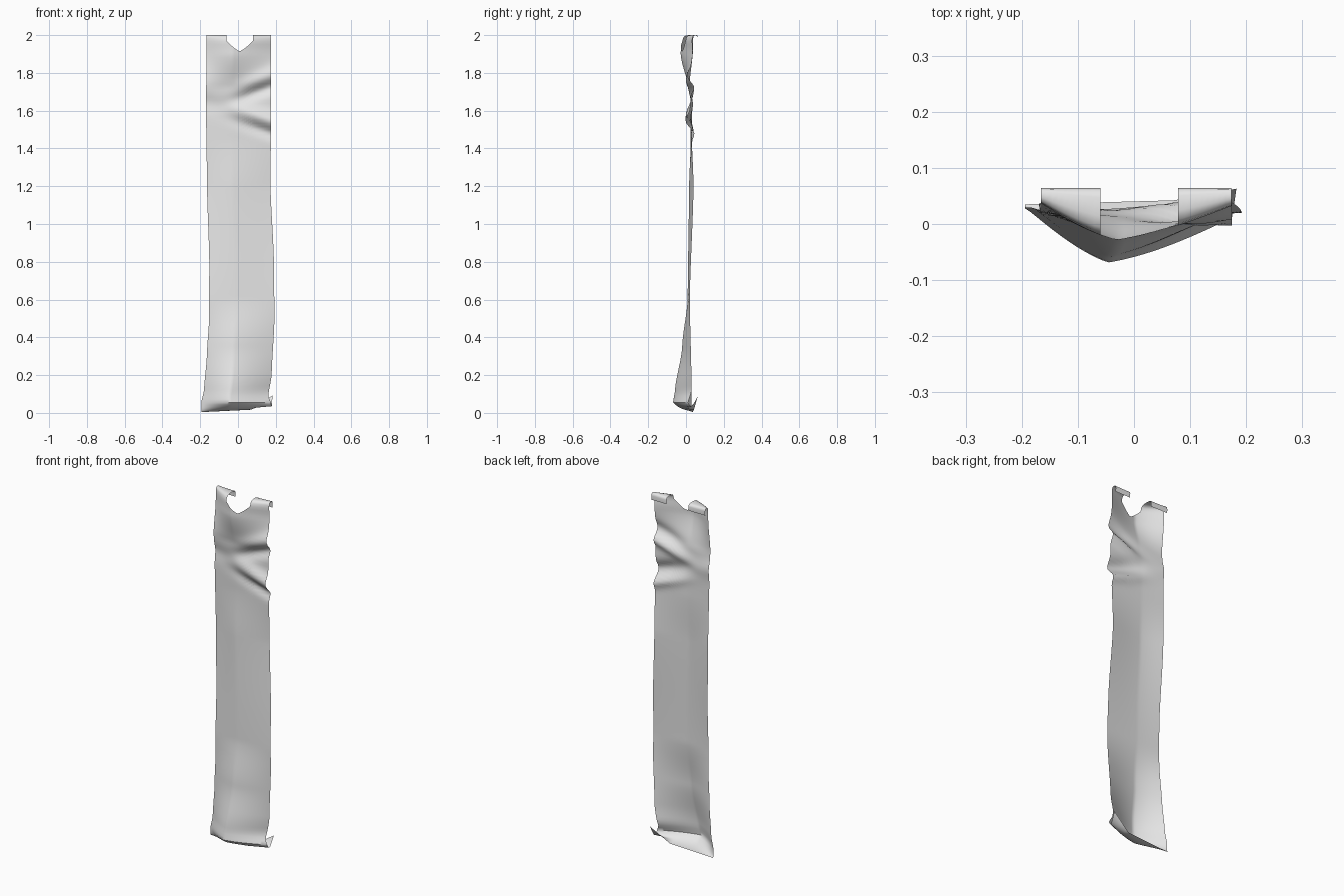
import bpy, bmesh, math

cube = bpy.data.objects.get("Cube")
if cube:
    bpy.data.objects.remove(cube)

COLS, ROWS, HEM = 32, 110, 8
TAB_L, TAB_R = 10, 23          # columns where the neck notch starts and ends
HEM_Z = 0.055


def curve(points, t):
    """Smoothly eased interpolation through (t, value) pairs."""
    for (a, va), (b, vb) in zip(points, points[1:]):
        if t <= b:
            k = max(0.0, (t - a) / (b - a))
            return va + (vb - va) * (k * k * (3 - 2 * k) * 0.5 + k * 0.5)
    return points[-1][1]


# Outline and bow of the hanging cloth, by height
left_x = [(0.05, -0.195), (0.12, -0.18), (0.3, -0.165), (0.5, -0.153), (0.8, -0.152),
          (1.2, -0.164), (1.6, -0.169), (2, -0.166)]
right_x = [(0.05, 0.176), (0.09, 0.16), (0.2, 0.178), (0.5, 0.193), (0.8, 0.19),
           (1.2, 0.172), (1.6, 0.175), (2, 0.174)]
left_y = [(0.05, 0.03), (0.6, 0.015), (1.2, 0.035), (1.6, 0.03), (1.75, 0.02), (1.92, 0.037), (2, 0.037)]
right_y = [(0.05, 0.01), (0.12, 0.03), (0.6, 0.02), (1.2, 0.04), (1.6, 0.025), (1.75, 0.02), (1.92, 0.036), (2, 0.03)]
bow = [(0.05, 0.088), (0.12, 0.085), (0.35, 0.042), (0.6, 0.008), (1.2, 0.02), (1.45, 0.006),
       (1.72, 0.004), (1.9, 0.062), (2, 0.062)]


def bump(x, z, x0, z0, slope, width, reach):
    """Soft diagonal fold that is strongest towards the +x edge."""
    d = (z - z0 - slope * (x - x0)) / width
    fade = 1 / (1 + math.exp(-(x - x0) / reach))
    return math.exp(-d * d) * fade


def sheet(u, z):
    """Point of the cloth at width fraction u and height z."""
    x = curve(left_x, z) * (1 - u) + curve(right_x, z) * u
    ridge = u / 0.4 if u < 0.4 else (1 - u) / 0.6
    ridge = 1.08 * math.sin(ridge * math.pi / 2) * 0.45 + ridge * 0.55
    y = curve(left_y, z) * (1 - u) + curve(right_y, z) * u - curve(bow, z) * ridge
    # Upper wrinkles: each is a bulge over a recess
    y -= 0.016 * bump(x, z, 0.02, 1.73, 0.4, 0.035, 0.04)
    y += 0.024 * bump(x, z, 0.02, 1.67, 0.35, 0.03, 0.04)
    y -= 0.030 * bump(x, z, 0.0, 1.605, -0.33, 0.04, 0.05)
    y += 0.018 * bump(x, z, 0.02, 1.53, -0.33, 0.028, 0.05)
    y += 0.010 * bump(-x, z, 0.03, 1.63, 0.1, 0.04, 0.04)
    return x, y, z


def top_z(i):
    """Height of the upper rim, with the rounded V notch in the middle."""
    if i <= TAB_L or i >= TAB_R:
        return 1.968
    mid = (TAB_L + TAB_R) / 2
    return 1.915 + 0.053 * (abs(i - mid) / (TAB_R - mid)) ** 1.3


def hem_point(u, s):
    """Lower hem that rolls under to a straight back edge."""
    x, y, _ = sheet(u, HEM_Z)
    low = 0.004 + 0.018 * u
    back = 0.035 + 0.01 * u
    roll = math.sin(s * math.pi) * 0.006 * (1 - s)
    z = low + (HEM_Z - low) * (1 - s) ** 2.2
    corner = max(0.0, (u - 0.72) / 0.28)
    # The +x corner turns up into a small flap
    z += corner * 0.07 * max(0.0, s - 0.45) / 0.55
    x += corner * 0.008 * s
    return x, y + (back + 0.018 * corner - y) * s - roll, z


def hook_points(u):
    """Tab that folds over backwards at the top."""
    x, y, z = sheet(u, 1.968)
    span = 0.064 - y
    profile = [(0.05, 1.985), (0.16, 1.996), (0.4, 2.0), (0.8, 2.0), (0.95, 1.995), (1.0, 1.985), (0.98, 1.962)]
    return [(x, y + span * f, h) for f, h in profile]


# Cloth strip as one connected surface
bm = bmesh.new()
columns = []
for i in range(COLS + 1):
    u = i / COLS
    pts = [hem_point(u, 1 - k / HEM) for k in range(HEM)]
    rim = top_z(i)
    pts += [sheet(u, HEM_Z + (rim - HEM_Z) * k / ROWS) for k in range(ROWS + 1)]
    if i <= TAB_L or i >= TAB_R:
        pts += hook_points(u)
    columns.append([bm.verts.new(p) for p in pts])

for a, b in zip(columns, columns[1:]):
    for k in range(min(len(a), len(b)) - 1):
        # Neighbouring columns on either side of the notch only share the sheet rows
        bm.faces.new((a[k], b[k], b[k + 1], a[k + 1]))

mesh = bpy.data.meshes.new("cloth_strip")
bm.to_mesh(mesh)
bm.free()
strip = bpy.data.objects.new("cloth_strip", mesh)
bpy.context.collection.objects.link(strip)

# Plain cloth colour
mat = bpy.data.materials.new("pale_grey_cloth")
mat.use_nodes = True
grey = (0.8, 0.8, 0.8, 1)
mat.diffuse_color = grey
mat.node_tree.nodes["Principled BSDF"].inputs["Base Color"].default_value = grey
mesh.materials.append(mat)

bpy.context.view_layer.objects.active = strip
strip.select_set(True)
bpy.ops.object.shade_smooth_by_angle(angle=math.radians(50))
